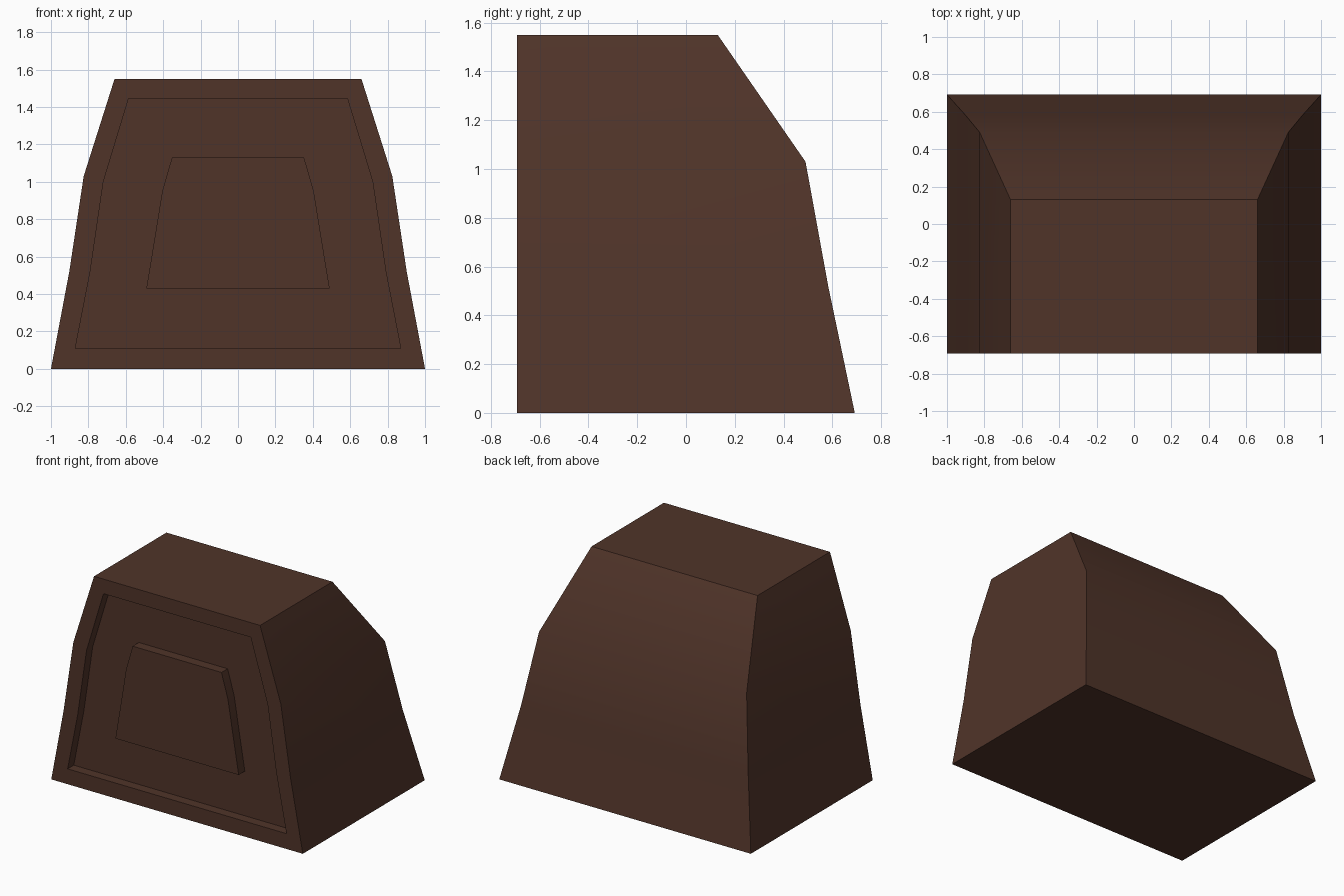
import bpy, bmesh, math

if "Cube" in bpy.data.objects:
    bpy.data.objects.remove(bpy.data.objects["Cube"])

FRONT, DEPTH = -0.692, 0.07

# Right-hand outlines as (half width, z), bottom to top
body = [(1.0, 0), (0.902, 0.52), (0.825, 1.03), (0.66, 1.55)]
body_back = [0.692, 0.583, 0.49, 0.13]
groove_outer = [(0.87, 0.11), (0.79, 0.52), (0.72, 1.0), (0.585, 1.445)]
groove_inner = [(0.49, 0.43), (0.447, 0.69), (0.405, 0.95), (0.353, 1.13)]

bm = bmesh.new()


def ring(outline, ys):
    """Mirrored closed outline: up the right side, down the left side."""
    right = [bm.verts.new((w, y, z)) for (w, z), y in zip(outline, ys)]
    left = [bm.verts.new((-w, y, z)) for (w, z), y in zip(outline, ys)]
    return right + left[::-1]


def loft(a, b):
    n = len(a)
    for i in range(n):
        j = (i + 1) % n
        bm.faces.new((a[i], a[j], b[j], b[i]))


# Curved back, outer walls, front rim, groove and flush centre panel
rings = [
    ring(body, body_back),
    ring(body, [FRONT] * 4),
    ring(groove_outer, [FRONT] * 4),
    ring(groove_outer, [FRONT + DEPTH] * 4),
    ring(groove_inner, [FRONT + DEPTH] * 4),
    ring(groove_inner, [FRONT] * 4),
]
for a, b in zip(rings, rings[1:]):
    loft(a, b)
bm.faces.new(rings[-1])
back = rings[0]
for i in range(3):
    bm.faces.new((back[i], back[i + 1], back[6 - i], back[7 - i]))
bmesh.ops.recalc_face_normals(bm, faces=bm.faces)

mesh = bpy.data.meshes.new("tapered_block")
bm.to_mesh(mesh)
bm.free()
block = bpy.data.objects.new("tapered_block", mesh)
bpy.context.collection.objects.link(block)

# Dark brown finish
mat = bpy.data.materials.new("dark_brown")
mat.diffuse_color = (0.08, 0.034, 0.022, 1)
mat.use_nodes = True
mat.node_tree.nodes["Principled BSDF"].inputs["Base Color"].default_value = mat.diffuse_color
mesh.materials.append(mat)

bpy.context.view_layer.objects.active = block
block.select_set(True)
bpy.ops.object.shade_smooth_by_angle(angle=math.radians(30))
